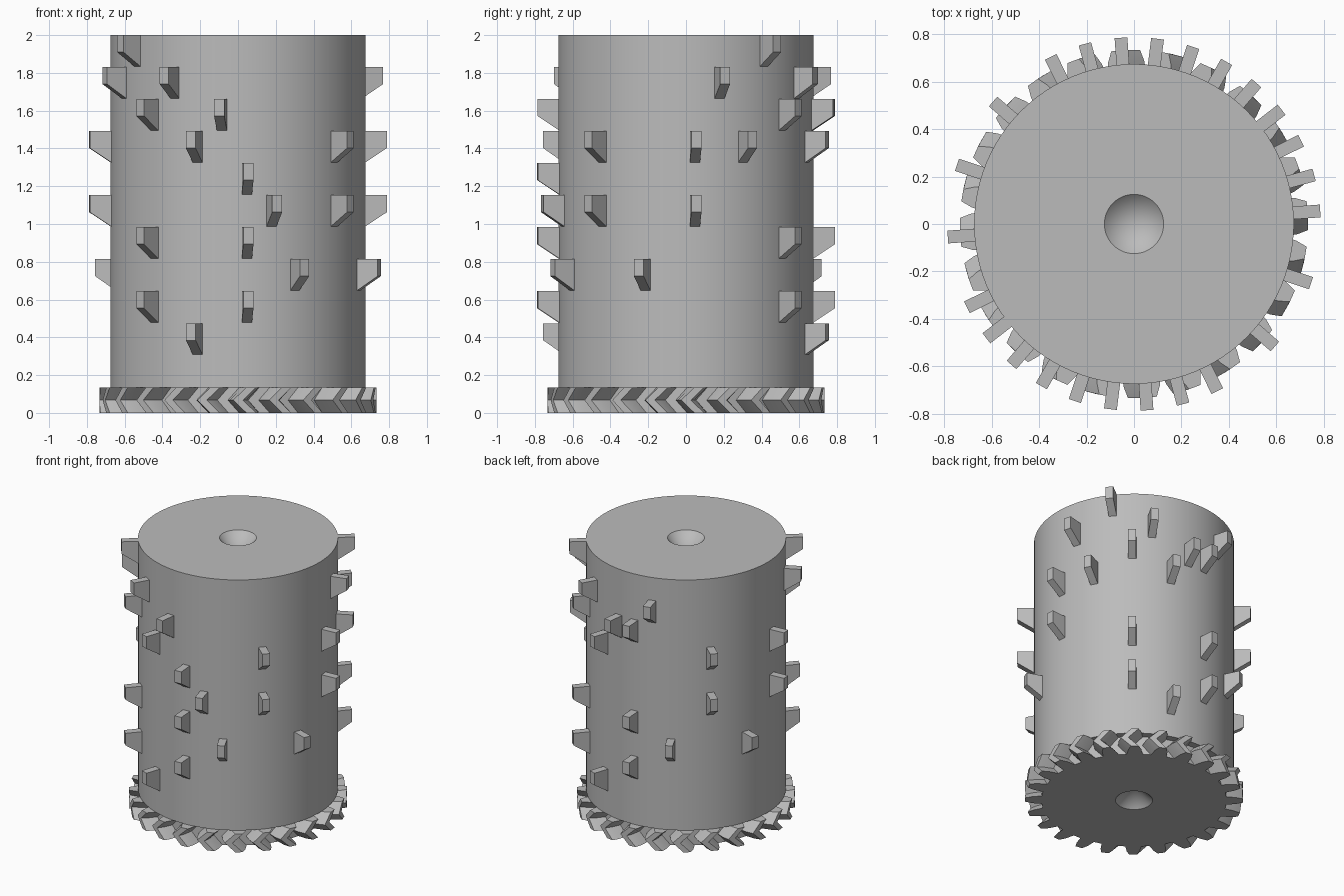
import bpy, bmesh, math

if "Cube" in bpy.data.objects:
    bpy.data.objects.remove(bpy.data.objects["Cube"])

steel = bpy.data.materials.new("brushed_grey")
steel.diffuse_color = (0.5, 0.5, 0.5, 1)
steel.use_nodes = True
steel.node_tree.nodes["Principled BSDF"].inputs["Base Color"].default_value = steel.diffuse_color


def finish(name, bm, smooth=True):
    bmesh.ops.recalc_face_normals(bm, faces=bm.faces)
    me = bpy.data.meshes.new(name)
    bm.to_mesh(me)
    bm.free()
    me.materials.append(steel)
    ob = bpy.data.objects.new(name, me)
    bpy.context.collection.objects.link(ob)
    if smooth:
        bpy.ops.object.select_all(action='DESELECT')
        ob.select_set(True)
        bpy.context.view_layer.objects.active = ob
        bpy.ops.object.shade_smooth_by_angle(angle=math.radians(25))
    return ob


def loft(name, rings):
    """Skin a list of closed rings; first and last rings collapse to a point."""
    bm = bmesh.new()
    loops = [[bm.verts.new(p) for p in ring] for ring in rings]
    for a, b in zip(loops, loops[1:]):
        for i in range(len(a)):
            j = (i + 1) % len(a)
            bm.faces.new((a[i], a[j], b[j], b[i]))
    bmesh.ops.remove_doubles(bm, verts=bm.verts, dist=1e-5)
    return finish(name, bm)


def circle(r, z, n):
    return [(r * math.cos(2 * math.pi * i / n), r * math.sin(2 * math.pi * i / n), z)
            for i in range(n)]


# Main drum with a conical centre recess in the top
R, GEAR_H, BORE = 0.675, 0.135, 0.125
drum_profile = [(0, 2 - BORE), (BORE, 2), (R, 2), (R, GEAR_H), (0, GEAR_H)]
loft("drum", [circle(r, z, 96) for r, z in drum_profile])

# Herringbone gear at the foot, with a matching recess underneath
TEETH = 24
tooth = [(-4.9, 0.625), (-3.6, 0.69), (-2.0, 0.735), (2.0, 0.735), (3.6, 0.69), (4.9, 0.625)]


def gear_ring(z, twist):
    ring = []
    for t in range(TEETH):
        for a, r in tooth:
            ang = math.radians(t * 360 / TEETH + a + twist)
            ring.append((r * math.cos(ang), r * math.sin(ang), z))
    return ring


def scaled(ring, r, z):
    return [(x * r / math.hypot(x, y), y * r / math.hypot(x, y), z) for x, y, _ in ring]


foot = gear_ring(0, 5.5)
top = gear_ring(GEAR_H, 5.5)
loft("herringbone_gear", [scaled(foot, 0, BORE), scaled(foot, BORE, 0), foot,
                          gear_ring(GEAR_H / 2, 0), top, scaled(top, 0, GEAR_H)])

# Pins: each of 32 angular columns lists its rows, counted down from the top
pins = {0: (3, 5), 1: (1,), 2: (3,), 3: (0,), 4: (2, 6, 8), 5: (1,), 6: (3, 9), 7: (2,),
        8: (2, 6, 8), 9: (1,), 10: (7,), 12: (3, 5), 14: (7,), 16: (3, 5), 18: (1,),
        19: (0,), 20: (2, 6, 8), 21: (1,), 22: (3, 9), 23: (2,), 24: (4, 6, 8),
        25: (5,), 26: (7,), 28: (3, 5), 30: (7,)}
ROW, HALF_W = 0.1695, 0.027
bm = bmesh.new()
for col, rows in pins.items():
    ang = math.radians(4 + col * 11.25)
    c, s = math.cos(ang), math.sin(ang)
    for row in rows:
        z = 2 - row * ROW
        # side outline: flat top, sloping underside
        outline = [(0.66, z), (0.788, z), (0.788, z - 0.09), (0.66, z - 0.175)]
        sides = [[bm.verts.new((r * c - w * s, r * s + w * c, h)) for r, h in outline]
                 for w in (-HALF_W, HALF_W)]
        bm.faces.new(sides[0])
        bm.faces.new(sides[1])
        for i in range(4):
            j = (i + 1) % 4
            bm.faces.new((sides[0][i], sides[0][j], sides[1][j], sides[1][i]))
finish("drum_pins", bm, smooth=False)
